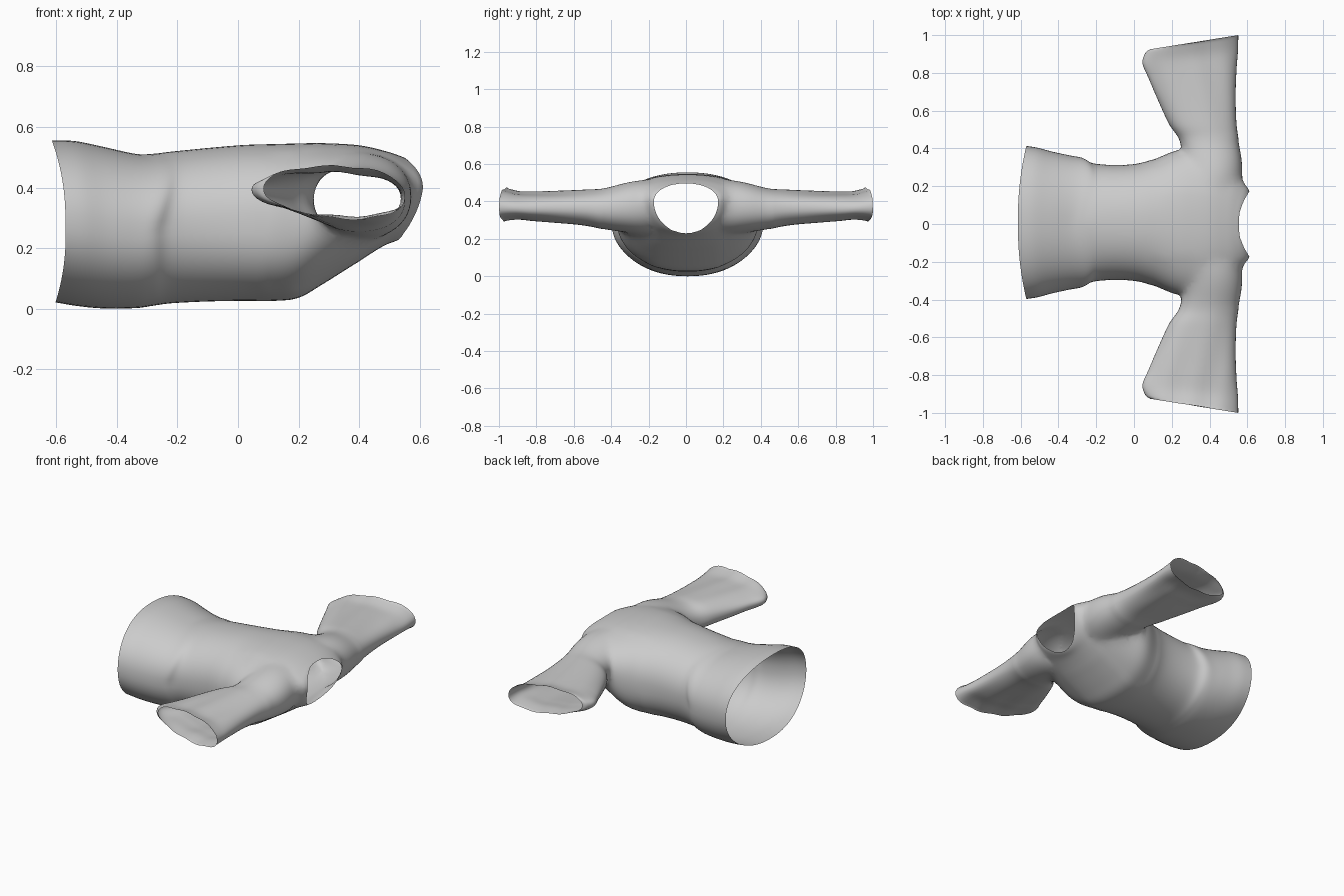
import bpy, bmesh
from math import sin, cos, pi, copysign, exp
from mathutils import Vector

if "Cube" in bpy.data.objects:
    bpy.data.objects.remove(bpy.data.objects["Cube"])


def sample(rows, count):
    """Catmull-Rom resampling of a short list of section rows."""
    out, n = [], len(rows) - 1
    for i in range(count + 1):
        f = i / count * n
        k = min(int(f), n - 1)
        t = f - k
        p = [rows[max(0, min(n, k + d))] for d in (-1, 0, 1, 2)]
        out.append([0.5 * (2 * b + (c - a) * t + (2 * a - 5 * b + 4 * c - d) * t * t
                           + (3 * b - a - 3 * c + d) * t ** 3) for a, b, c, d in zip(*p)])
    return out


def power(v, e):
    return copysign(abs(v) ** e, v)


def loft(name, rings):
    """Closed tube with a fan cap at both ends; returns object and cap centres."""
    bm = bmesh.new()
    vr = [[bm.verts.new(p) for p in r] for r in rings]
    n = len(rings[0])
    for a, b in zip(vr, vr[1:]):
        for i in range(n):
            bm.faces.new((a[i], a[(i + 1) % n], b[(i + 1) % n], b[i]))
    centres = []
    for r in (vr[0], vr[-1]):
        c = sum((v.co for v in r), Vector()) / n
        centres.append(c)
        cv = bm.verts.new(c)
        for i in range(n):
            bm.faces.new((r[i], r[(i + 1) % n], cv))
    bmesh.ops.recalc_face_normals(bm, faces=bm.faces)
    me = bpy.data.meshes.new(name)
    bm.to_mesh(me)
    bm.free()
    ob = bpy.data.objects.new(name, me)
    bpy.context.collection.objects.link(ob)
    return ob, centres


# Torso: x, half width, bottom z, top z
torso = [(-.615, .405, .025, .56), (-.54, .395, .013, .558), (-.45, .375, .005, .54),
         (-.34, .355, .006, .516), (-.28, .343, .014, .516), (-.22, .314, .022, .523),
         (-.10, .304, .028, .535), (.02, .312, .03, .545), (.12, .342, .03, .548),
         (.20, .378, .04, .55), (.28, .388, .085, .551), (.40, .355, .16, .544),
         (.49, .285, .21, .524), (.54, .21, .228, .507), (.555, .172, .235, .50)]


def torso_ring(row, n=72):
    x, w, lo, hi = row
    hem = max(0, min(1, (-.35 - x) / .26))
    neck = max(0, min(1, (x - .4) / .155))
    chest = max(0, min(1, (x - .1) / .4))
    full = max(0, min(1, (x + .2) / .35)) * (1 - neck)  # squarer section at the chest
    mid = lo + (hi - lo) * (.5 + .13 * chest)
    ring = []
    for i in range(n):
        a = 2 * pi * i / n
        c, s = cos(a), sin(a)
        e = .92 - (.08 if s > 0 else .14) * full + (.1 * neck if s < 0 else 0)
        z = mid + (hi - mid if s > 0 else mid - lo) * power(s, e)
        dx = hem * (.045 * c * c + .012 * max(0, -s)) + neck * (.056 * c * c - .02 * max(0, -s))
        dx += .08 * max(0, s) * abs(c) * exp(-((x + .27) / .09) ** 2)  # slanted waist crease
        ring.append((x + dx, w * power(c, .92 + .1 * neck * (s < 0)) + .008 * (1 - neck), z))
    return ring


body, (hem_c, neck_c) = loft("shirt", [torso_ring(r) for r in sample(torso, 70)])

# Sleeve: y, min x, max x, bottom z, top z, cuff skew
sleeve = [(.08, .26, .48, .27, .47, 0), (.20, .25, .565, .23, .52, 0),
          (.32, .255, .577, .238, .508, 0), (.44, .242, .555, .252, .474, 0),
          (.53, .185, .542, .265, .467, .01), (.66, .125, .538, .273, .459, .025),
          (.77, .078, .543, .282, .453, .05), (.85, .045, .55, .292, .452, .06),
          (.905, .06, .552, .286, .466, .075), (.925, .085, .552, .28, .475, .075)]


def sleeve_ring(row, side, n=48):
    y, x0, x1, lo, hi, skew = row
    flat = max(0, min(1, (y - .4) / .35))
    ring = []
    for i in range(n):
        a = 2 * pi * i / n
        c, s = cos(a), sin(a)
        x = (x0 + x1) / 2 + (x1 - x0) / 2 * c
        h = (hi - lo) / 2 * (1 - flat * .22 * (1 - c) / 2)
        z = (lo + hi) / 2 + h * power(s, .88) + flat * .025 * (1 - c) / 2
        z += flat * .003 * sin(40 * x + 9 * y)
        ring.append((x, side * (y + skew * (c + 1) / 2), z))
    return ring


openings = [hem_c, neck_c]
for side, label in ((1, "left"), (-1, "right")):
    ob, cs = loft(label + "_sleeve", [sleeve_ring(r, side) for r in sample(sleeve, 48)])
    openings.append(cs[1])
    mod = body.modifiers.new("join_sleeve", 'BOOLEAN')
    mod.operation, mod.solver, mod.object = 'UNION', 'EXACT', ob
    bpy.context.view_layer.objects.active = body
    bpy.ops.object.modifier_apply(modifier=mod.name)
    bpy.data.objects.remove(ob)

# Open the hem, neck and cuffs, then soften the armhole seams
bm = bmesh.new()
bm.from_mesh(body.data)
caps = [min(bm.verts, key=lambda v: (v.co - c).length) for c in openings]
bmesh.ops.delete(bm, geom=caps, context='VERTS')
bmesh.ops.remove_doubles(bm, verts=bm.verts, dist=.003)
seam = [v for v in bm.verts if .19 < abs(v.co.y) < .45 and .1 < v.co.x and not v.is_boundary]
for _ in range(12):
    bmesh.ops.smooth_vert(bm, verts=seam, factor=.5, use_axis_x=True, use_axis_y=True, use_axis_z=True)
low = min(v.co.z for v in bm.verts)
bmesh.ops.translate(bm, verts=bm.verts, vec=(0, 0, -low))
for f in bm.faces:
    f.smooth = True
bm.to_mesh(body.data)
bm.free()
